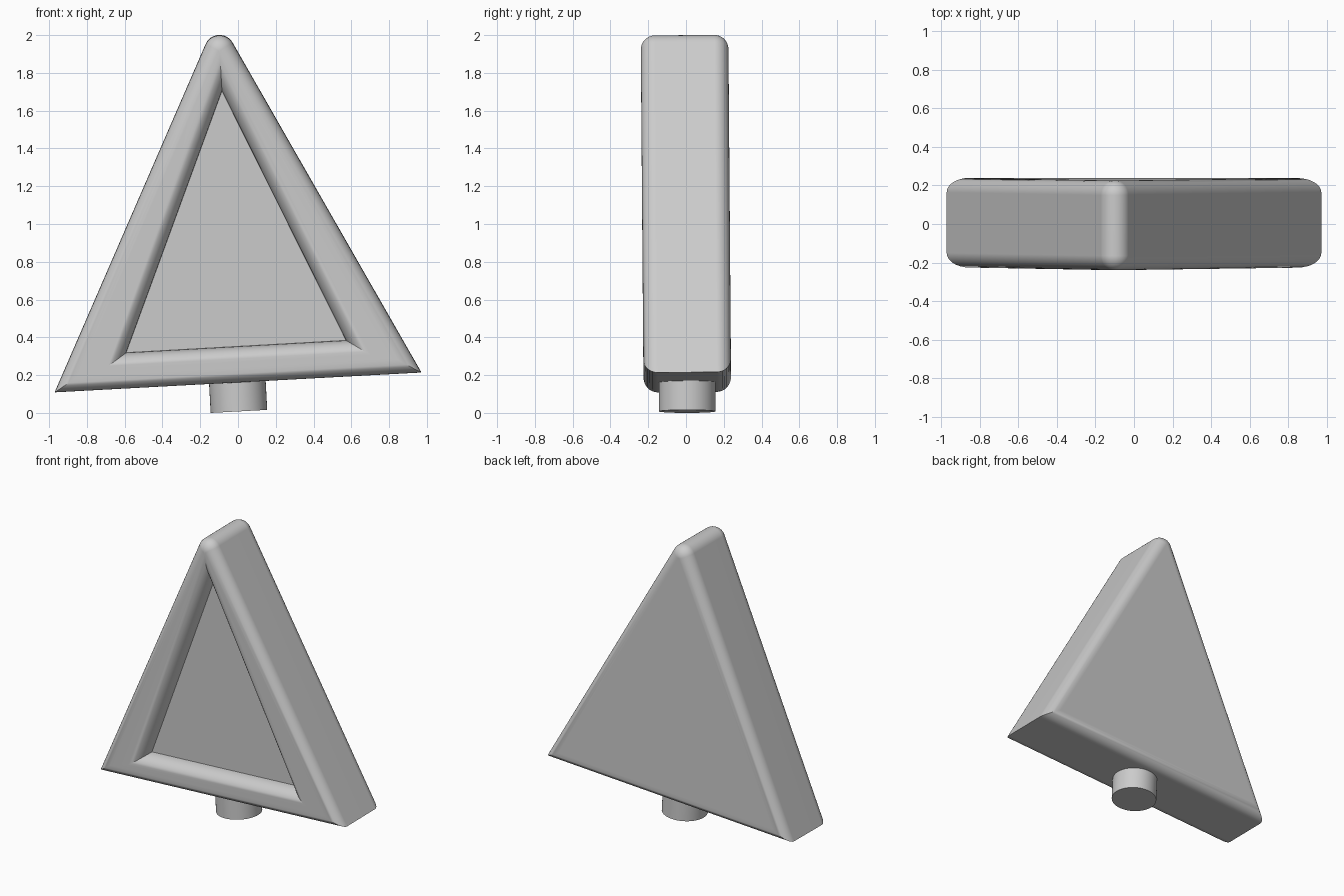
import bpy, bmesh, math
from mathutils import Vector, Matrix

cube = bpy.data.objects.get("Cube")
if cube:
    bpy.data.objects.remove(cube, do_unlink=True)

grey = bpy.data.materials.new("light grey")
grey.use_nodes = True
grey.diffuse_color = (0.6, 0.6, 0.6, 1)
grey.node_tree.nodes["Principled BSDF"].inputs["Base Color"].default_value = grey.diffuse_color

OUTER = [(-0.97, 0.11), (0.97, 0.215), (-0.108, 2.098)]   # left, right, apex
PANEL = [(-0.592, 0.32), (0.572, 0.385), (-0.085, 1.705)]
HALF, BEVEL, LIP, DEPTH, APEX = 0.232, 0.075, 0.08, 0.1, 0.08
SEGS, ARC = 8, 12
LEAN = Matrix.Rotation(math.radians(0.45), 4, 'X')


def inset(points, d):
    """Move every side of a triangle inwards by d."""
    result = []
    for i, p in enumerate(points):
        p = Vector(p)
        a = (Vector(points[i - 1]) - p).normalized()
        b = (Vector(points[(i + 1) % 3]) - p).normalized()
        half = a.angle(b) / 2
        result.append(p + (a + b).normalized() * d / math.sin(half))
    return result


def ring(bm, points, d, radius, y):
    """Triangle ring at depth y with a rounded apex."""
    left, right, apex = inset(points, d)
    a, b = (left - apex).normalized(), (right - apex).normalized()
    centre = apex + (a + b).normalized() * radius / math.sin(a.angle(b) / 2)
    start = math.atan2(-b.x, b.y) + math.pi       # normal of the right side
    end = math.atan2(a.x, -a.y) + math.pi         # normal of the left side
    sweep = (end - start) % (2 * math.pi)
    outline = [left, right]
    for i in range(ARC + 1):
        t = start + sweep * i / ARC
        outline.append(centre + radius * Vector((math.cos(t), math.sin(t))))
    return [bm.verts.new((p.x, y, p.y)) for p in outline]


def finish(bm, name):
    bmesh.ops.remove_doubles(bm, verts=bm.verts[:], dist=0.0002)
    bmesh.ops.recalc_face_normals(bm, faces=bm.faces[:])
    mesh = bpy.data.meshes.new(name)
    bm.to_mesh(mesh)
    bm.free()
    mesh.materials.append(grey)
    obj = bpy.data.objects.new(name, mesh)
    bpy.context.collection.objects.link(obj)
    bpy.ops.object.select_all(action='DESELECT')
    obj.select_set(True)
    bpy.context.view_layer.objects.active = obj
    bpy.ops.object.shade_smooth_by_angle(angle=math.radians(30))
    weighted = obj.modifiers.new("weighted normals", 'WEIGHTED_NORMAL')
    weighted.keep_sharp = True
    return obj


# Triangular body: back rounding, front rounding, then the lip down to the panel
bm = bmesh.new()
turns = [math.pi / 2 * i / SEGS for i in range(SEGS + 1)]
rings = []
for side, order in ((1, reversed(turns)), (-1, turns)):
    for t in order:
        d = BEVEL * (1 - math.cos(t))
        y = side * (HALF - BEVEL * (1 - math.sin(t)))
        rings.append(ring(bm, OUTER, d, APEX - d, y))
for t in turns:
    rings.append(ring(bm, PANEL, -LIP * (1 - math.sin(t)), 0, -HALF + DEPTH * (1 - math.cos(t))))
count = len(rings[0])
for one, two in zip(rings, rings[1:]):
    for i in range(count):
        j = (i + 1) % count
        bm.faces.new((one[i], one[j], two[j], two[i]))
bm.faces.new(rings[0])
bm.faces.new(rings[-1])
bmesh.ops.transform(bm, matrix=LEAN, verts=bm.verts[:])
bmesh.ops.translate(bm, vec=(0, 0.008, 0), verts=bm.verts[:])
finish(bm, "triangle_body")

# Round peg under the body, tilted along with its lower edge
bm = bmesh.new()
bmesh.ops.create_cone(bm, cap_ends=True, segments=48, radius1=0.15, radius2=0.15, depth=0.22)
bmesh.ops.translate(bm, vec=(0, 0, 0.11), verts=bm.verts[:])
bmesh.ops.rotate(bm, matrix=Matrix.Rotation(math.radians(-3.1), 3, 'Y'), verts=bm.verts[:])
bmesh.ops.translate(bm, vec=(0.005, 0.006, 0.008), verts=bm.verts[:])
finish(bm, "base_peg")
